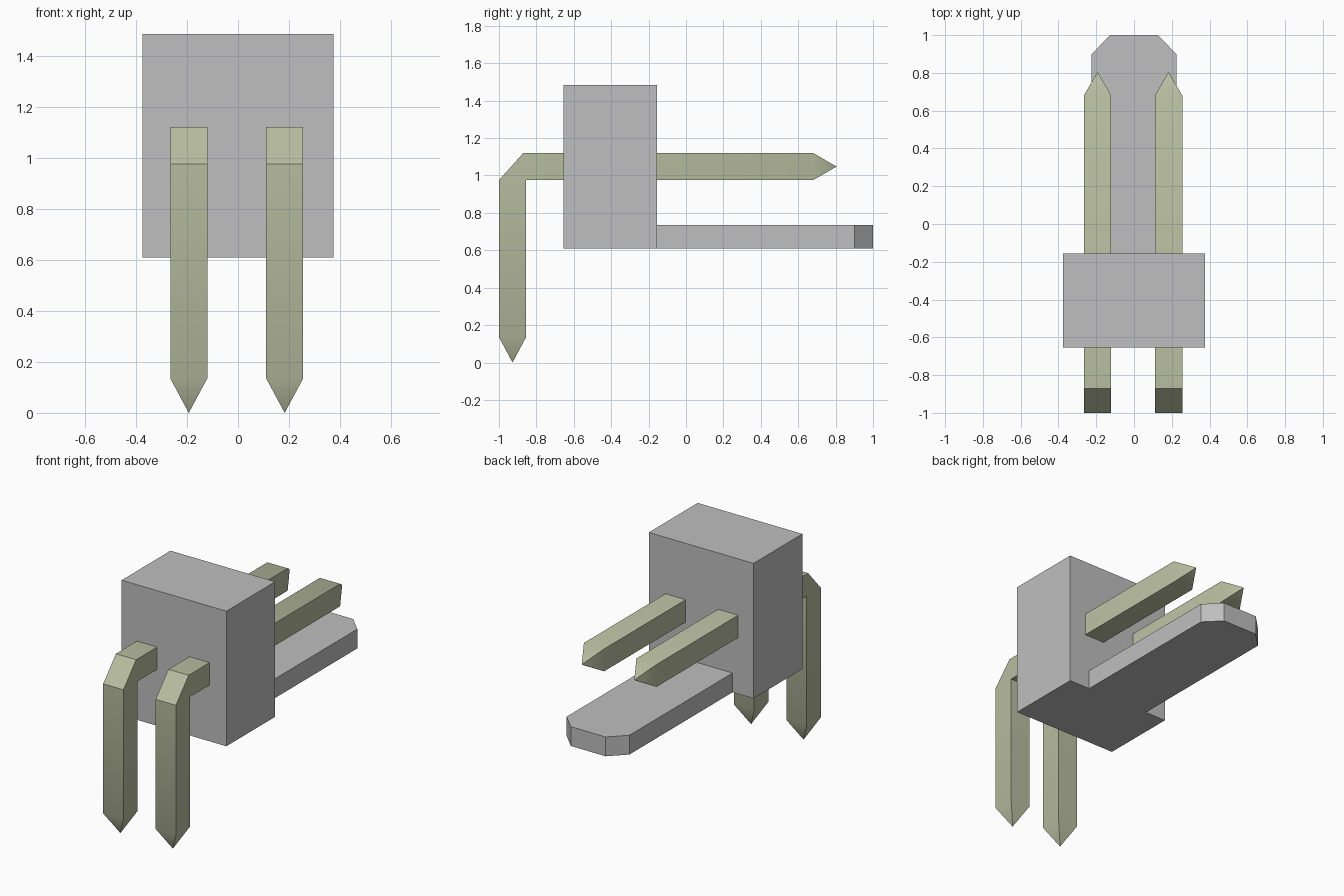
import bpy
import bmesh
import math

cube = bpy.data.objects.get("Cube")
if cube:
    bpy.data.objects.remove(cube, do_unlink=True)


def make_material(name, rgb):
    mat = bpy.data.materials.new(name)
    mat.use_nodes = True
    mat.diffuse_color = (*rgb, 1)
    mat.node_tree.nodes["Principled BSDF"].inputs["Base Color"].default_value = (*rgb, 1)
    return mat


grey = make_material("grey plastic", (0.52, 0.52, 0.52))
metal = make_material("pale olive metal", (0.48, 0.51, 0.35))


def finish(bm, name, mat):
    bmesh.ops.recalc_face_normals(bm, faces=bm.faces)
    mesh = bpy.data.meshes.new(name)
    bm.to_mesh(mesh)
    bm.free()
    mesh.materials.append(mat)
    obj = bpy.data.objects.new(name, mesh)
    bpy.context.collection.objects.link(obj)
    return obj


def prism(name, outline, z0, z1, mat):
    """Extrude a flat outline upward."""
    bm = bmesh.new()
    face = bm.faces.new([bm.verts.new((x, y, z0)) for x, y in outline])
    top = bmesh.ops.extrude_face_region(bm, geom=[face])["geom"]
    bmesh.ops.translate(bm, vec=(0, 0, z1 - z0),
                        verts=[v for v in top if isinstance(v, bmesh.types.BMVert)])
    return finish(bm, name, mat)


def pin(name, x):
    """Square bent pin: rings of (outer, inner) points in the yz plane, pointed at both ends."""
    half = 0.0725
    sections = [((-1, 0.135), (-0.855, 0.135)),
                ((-1, 0.975), (-0.855, 0.975)),
                ((-0.87, 1.12), (-0.855, 0.975)),
                ((0.68, 1.12), (0.68, 0.975))]
    bm = bmesh.new()
    rings = []
    for (oy, oz), (iy, iz) in sections:
        rings.append([bm.verts.new((x + sx * half, y, z)) for sx, y, z in
                      ((-1, oy, oz), (1, oy, oz), (1, iy, iz), (-1, iy, iz))])
    for a, b in zip(rings, rings[1:]):
        for i in range(4):
            j = (i + 1) % 4
            bm.faces.new((a[i], a[j], b[j], b[i]))
    # Pointed tips
    for ring, tip in ((rings[0], (x, -0.9275, 0)), (rings[-1], (x, 0.805, 1.0475))):
        point = bm.verts.new(tip)
        for i in range(4):
            bm.faces.new((ring[i], ring[(i + 1) % 4], point))
    # Merge the inner corner of the bend
    bmesh.ops.remove_doubles(bm, verts=bm.verts, dist=0.001)
    obj = finish(bm, name, metal)
    bpy.ops.object.select_all(action="DESELECT")
    obj.select_set(True)
    bpy.context.view_layer.objects.active = obj
    bpy.ops.object.shade_smooth_by_angle(angle=math.radians(35))
    return obj


# Housing block and locking tongue
w, front, back = 0.375, -0.655, -0.155
prism("housing", [(-w, front), (w, front), (w, back), (-w, back)], 0.61, 1.485, grey)
prism("tongue", [(-0.225, back), (0.225, back), (0.225, 0.9), (0.125, 1),
                 (-0.125, 1), (-0.225, 0.9)], 0.61, 0.735, grey)

# Bent contact pins
pin("right_pin", -0.193)
pin("left_pin", 0.183)
